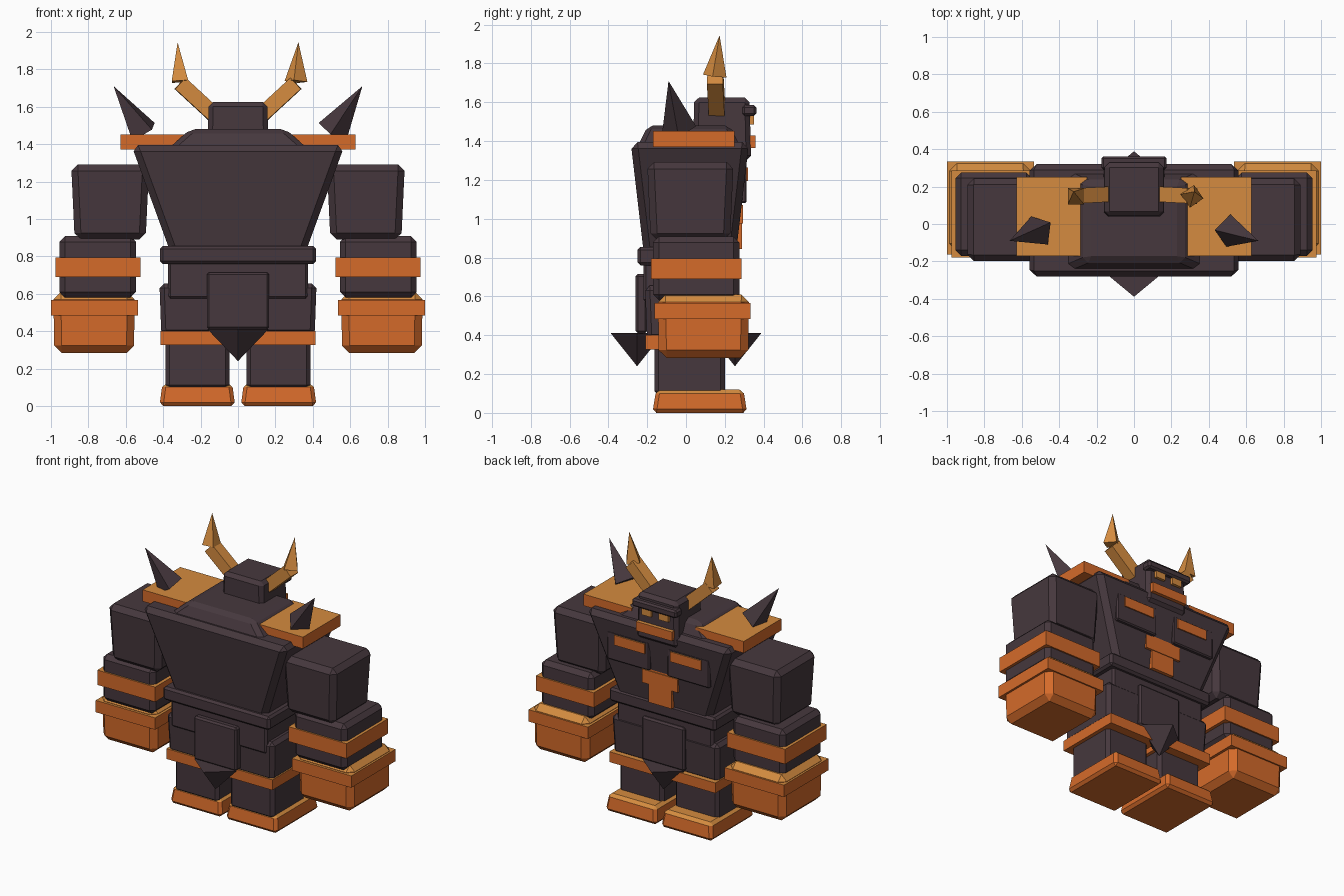
import bpy, bmesh, math
from mathutils import Vector

cube = bpy.data.objects.get("Cube")
if cube:
    bpy.data.objects.remove(cube, do_unlink=True)


def material(name, rgb):
    m = bpy.data.materials.new(name)
    m.use_nodes = True
    m.diffuse_color = (*rgb, 1)
    m.node_tree.nodes["Principled BSDF"].inputs["Base Color"].default_value = (*rgb, 1)
    return m


DARK = material("dark_stone", (0.061, 0.039, 0.047))
ORANGE = material("orange_metal", (0.66, 0.145, 0.023))
GOLD = material("gold_metal", (0.66, 0.26, 0.05))


def finish(bm, name, mats):
    """Make an object; a second material goes on faces that look upward."""
    bmesh.ops.recalc_face_normals(bm, faces=bm.faces[:])
    bm.normal_update()
    if len(mats) > 1:
        for f in bm.faces:
            f.material_index = int(f.normal.z > 0.4)
    me = bpy.data.meshes.new(name)
    bm.to_mesh(me)
    bm.free()
    for m in mats:
        me.materials.append(m)
    ob = bpy.data.objects.new(name, me)
    bpy.context.collection.objects.link(ob)
    return ob


def box(name, xs, ys, zs, mats, bevel=0.0, top=(1, 1), bottom=(1, 1)):
    """Chamfered block between limits; top and bottom scale its ends in x and y."""
    lo, hi = Vector((min(xs), ys[0], zs[0])), Vector((max(xs), ys[1], zs[1]))
    mid, size = (lo + hi) / 2, hi - lo
    bm = bmesh.new()
    bmesh.ops.create_cube(bm, size=1)
    for v in bm.verts:
        k = top if v.co.z > 0 else bottom
        v.co = mid + Vector((v.co.x * size.x * k[0], v.co.y * size.y * k[1], v.co.z * size.z))
    if bevel:
        bmesh.ops.bevel(bm, geom=bm.edges[:], offset=bevel, segments=1,
                        affect='EDGES', profile=0.5)
    return finish(bm, name, mats)


def spike(name, base, tip, r, mats, r_tip=0.0, twist=0.0, squash=1.0):
    """Four-sided bar or pyramid from base to tip."""
    base, tip = Vector(base), Vector(tip)
    d = tip - base
    bm = bmesh.new()
    bmesh.ops.create_cone(bm, cap_ends=True, segments=4, radius1=r, radius2=r_tip,
                          depth=d.length)
    bmesh.ops.remove_doubles(bm, verts=bm.verts[:], dist=0.0005)
    rot = d.to_track_quat('Z', 'Y').to_matrix()
    for v in bm.verts:
        c, s = math.cos(twist), math.sin(twist)
        x, y = v.co.x * c - v.co.y * s, v.co.x * s + v.co.y * c
        v.co = rot @ Vector((x, y * squash, v.co.z)) + (base + tip) / 2
    return finish(bm, name, mats)


TRIM = [ORANGE, GOLD]
STONE = [DARK]

# Trunk
box("torso", (-0.57, 0.57), (-0.285, 0.325), (0.8, 1.395), STONE, 0.035, bottom=(0.62, 0.77))
box("upper_back", (-0.38, 0.38), (-0.25, 0.28), (1.37, 1.48), STONE, 0.025, top=(0.67, 0.8))
box("belt", (-0.417, 0.417), (-0.25, 0.27), (0.76, 0.855), STONE, 0.015)
box("waist", (-0.375, 0.375), (-0.22, 0.24), (0.57, 0.78), STONE, 0.015)

# Head
box("head", (-0.165, 0.165), (0.035, 0.335), (1.3, 1.625), STONE, 0.025, top=(0.95, 0.95))
box("brow", (-0.175, 0.175), (0.29, 0.362), (1.53, 1.585), STONE, 0.012)
box("jaw", (-0.14, 0.14), (0.31, 0.358), (1.365, 1.43), TRIM)

# Breast emblem
box("emblem_bar", (-0.14, 0.14), (0.2, 0.293), (0.975, 1.07), TRIM)
box("emblem_post", (-0.09, 0.09), (0.2, 0.288), (0.845, 1.11), TRIM)

# Loin plates with hanging points on both faces
for side, face in ((-1, "front"), (1, "back")):
    ys = sorted((side * 0.2, side * 0.26))
    box(face + "_loin_plate", (-0.167, 0.167), ys, (0.41, 0.715), STONE, 0.012)
    spike(face + "_loin_point", (0, side * 0.252, 0.412), (0, side * 0.252, 0.24), 0.165,
          STONE, squash=0.83)

# Paired parts
for s, side in ((1, "left"), (-1, "right")):
    def pair(name, xs, *args, **kw):
        return box(side + "_" + name, (s * xs[0], s * xs[1]), *args, **kw)

    def point(name, base, tip, *args, **kw):
        return spike(side + "_" + name, (s * base[0], *base[1:]), (s * tip[0], *tip[1:]),
                     *args, **kw)

    # Face and breast
    pair("eye", (0.03, 0.105), (0.32, 0.35), (1.485, 1.53), [GOLD])
    pair("breast_plate", (0.07, 0.4), (0.2, 0.312), (1.08, 1.28), STONE, 0.008)
    pair("breast_stripe", (0.1, 0.34), (0.28, 0.32), (1.195, 1.265), TRIM)

    # Horns
    point("horn_root", (0.12, 0.16, 1.55), (0.31, 0.15, 1.725), 0.058, [GOLD],
          r_tip=0.058, twist=math.pi / 4)
    point("horn_tip", (0.31, 0.148, 1.735), (0.323, 0.173, 1.945), 0.062, [GOLD], twist=0.3)

    # Shoulder guard
    pair("shoulder_plate", (0.25, 0.627), (-0.17, 0.25), (1.37, 1.452), TRIM)
    point("shoulder_spike", (0.505, -0.035, 1.465), (0.665, -0.09, 1.71), 0.088, STONE,
          twist=0.25)

    # Arm
    pair("upper_arm", (0.475, 0.892), (-0.2, 0.245), (0.89, 1.292), STONE, 0.035,
         bottom=(0.91, 0.92))
    pair("forearm", (0.545, 0.955), (-0.17, 0.275), (0.58, 0.908), STONE, 0.03)
    pair("arm_band", (0.522, 0.975), (-0.18, 0.285), (0.69, 0.795), TRIM)
    pair("fist", (0.552, 0.987), (-0.145, 0.325), (0.283, 0.61), TRIM, 0.04,
         bottom=(0.98, 0.98))
    pair("wrist_cuff", (0.535, 1.0), (-0.162, 0.333), (0.483, 0.567), TRIM)

    # Leg
    pair("thigh", (0.02, 0.42), (-0.212, 0.245), (0.38, 0.655), STONE, 0.025,
         bottom=(0.95, 0.95))
    pair("knee_band", (0.02, 0.415), (-0.208, 0.265), (0.327, 0.4), TRIM)
    pair("shin", (0.045, 0.388), (-0.163, 0.2), (0.09, 0.4), STONE, 0.022)
    pair("foot", (0.015, 0.42), (-0.173, 0.315), (0, 0.12), TRIM, 0.02, top=(0.92, 0.92))
